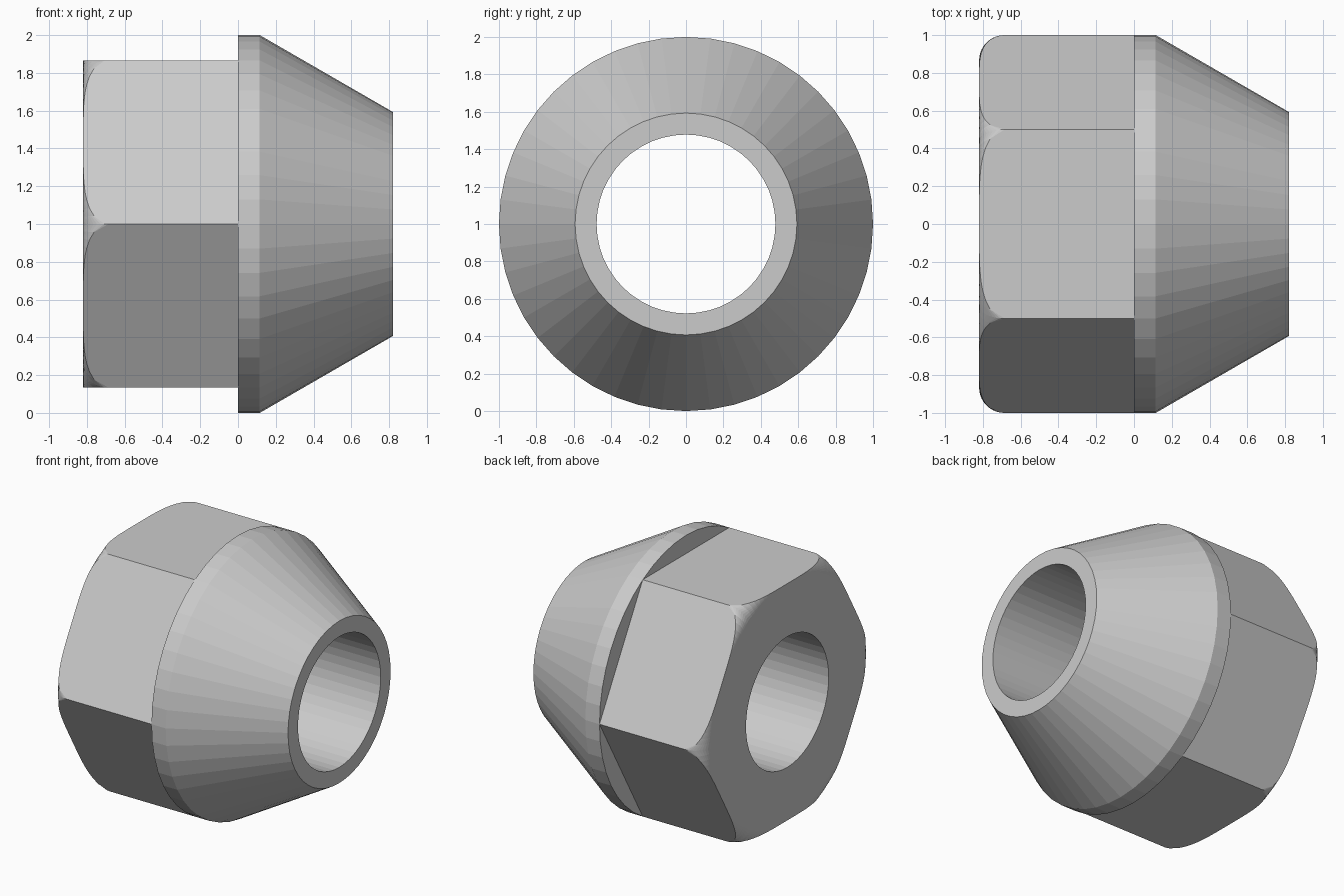
import bpy
import bmesh
from math import cos, sin, pi, sqrt

cube = bpy.data.objects.get("Cube")
if cube:
    bpy.data.objects.remove(cube, do_unlink=True)

FACETS = 48
END = 0.82
BORE, TIP, OUTER = 0.478, 0.593, 1.0
APOTHEM = OUTER * cos(pi / 6)
FILLET = OUTER - APOTHEM

steel = bpy.data.materials.new("plain grey steel")
colour = (0.6, 0.6, 0.6, 1)
steel.use_nodes = True
steel.diffuse_color = colour
steel.node_tree.nodes["Principled BSDF"].inputs["Base Color"].default_value = colour


def polygon(sides, radius, angle):
    """Distance from the axis to the outline of a regular polygon."""
    half = pi / sides
    return radius * cos(half) / cos((angle + 1e-9) % (2 * half) - half)


def skin(name, profile, samples):
    """Sweep a closed, angle-dependent (x, radius) profile round the x axis."""
    bm = bmesh.new()
    columns = []
    for i in range(samples):
        a = 2 * pi * i / samples
        columns.append([bm.verts.new((x, r * cos(a), 1 + r * sin(a)))
                        for x, r in profile(a)])
    for i, col in enumerate(columns):
        nxt = columns[(i + 1) % samples]
        for j in range(len(col) - 1):
            bm.faces.new((col[j], col[j + 1], nxt[j + 1], nxt[j]))
    bmesh.ops.remove_doubles(bm, verts=bm.verts, dist=1e-5)
    bmesh.ops.recalc_face_normals(bm, faces=bm.faces)
    mesh = bpy.data.meshes.new(name)
    bm.to_mesh(mesh)
    bm.free()
    mesh.materials.append(steel)
    obj = bpy.data.objects.new(name, mesh)
    bpy.context.collection.objects.link(obj)
    return obj


def head_profile(a):
    # bore, end face, rounded corner running out into the flat, hexagon side
    bore, side = polygon(FACETS, BORE, a), polygon(6, OUTER, a)
    points = [(0, bore), (-END, bore)]
    steps = 10
    reach = min(1, max(0, (side - APOTHEM) / FILLET))
    for k in range(steps + 1):
        t = reach * sin(pi / 2 * k / steps)
        points.append((-END + FILLET * (1 - sqrt(1 - t * t)), APOTHEM + FILLET * t))
    return points + [(0, side)]


def collar_profile(a):
    # shoulder behind the hexagon, short rim, taper, tip ring, bore
    return [(0, polygon(6, OUTER, a)), (0, OUTER), (0.115, OUTER),
            (END, TIP), (END, BORE), (0, BORE)]


skin("hex_head", head_profile, FACETS * 3)
skin("tapered_collar", collar_profile, FACETS)
